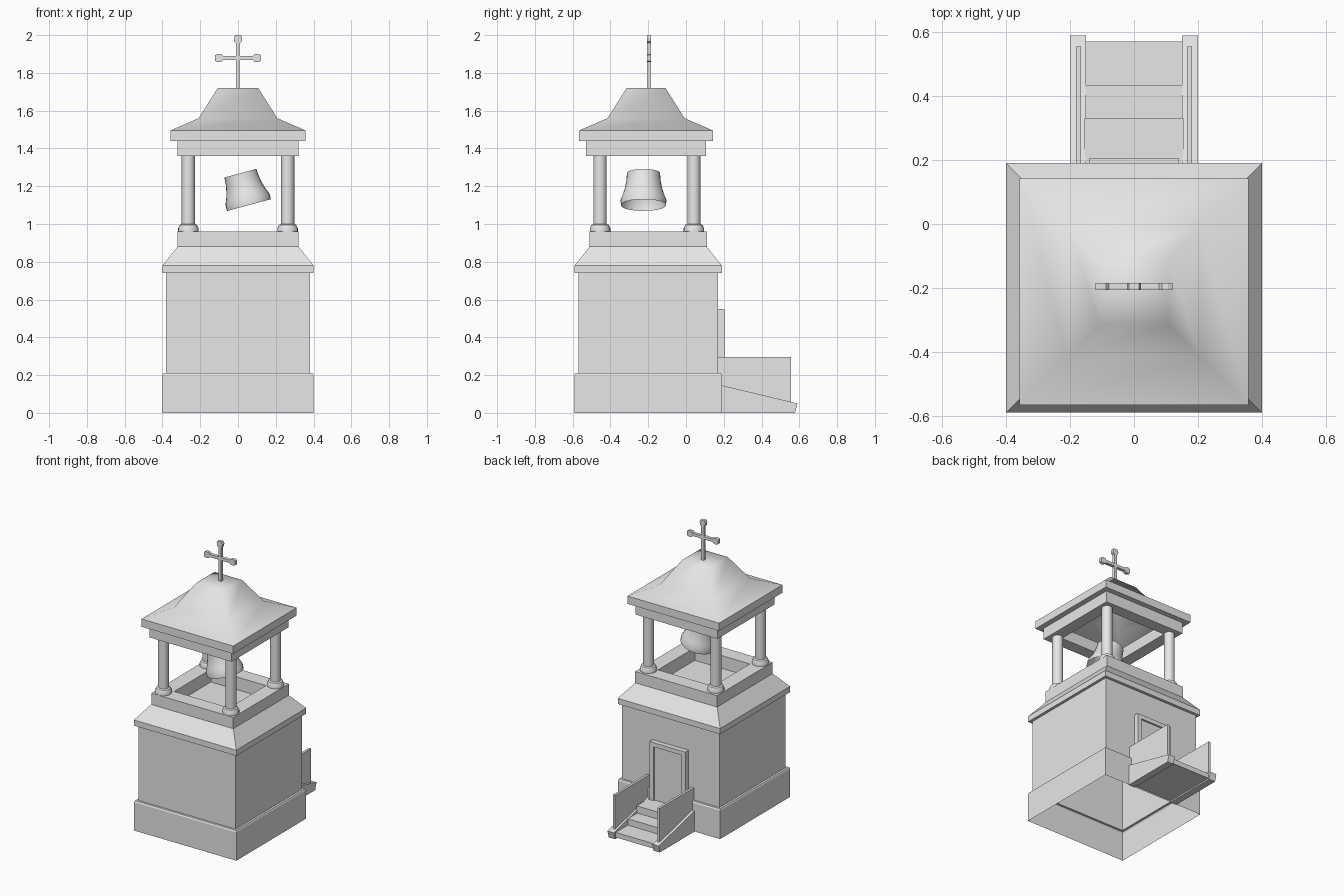
import bpy, bmesh
from math import cos, sin, pi, radians
from mathutils import Matrix

cube = bpy.data.objects.get("Cube")
if cube:
    bpy.data.objects.remove(cube)

stone = bpy.data.materials.new("light_grey")
stone.use_nodes = True
GREY = (0.8, 0.8, 0.8, 1)
stone.diffuse_color = GREY
stone.node_tree.nodes["Principled BSDF"].inputs["Base Color"].default_value = GREY


def finish(name, bm, smooth=None):
    """Turn a bmesh into an object; smooth is the sharp-edge angle in degrees."""
    bmesh.ops.recalc_face_normals(bm, faces=bm.faces)
    mesh = bpy.data.meshes.new(name)
    bm.to_mesh(mesh)
    bm.free()
    mesh.materials.append(stone)
    ob = bpy.data.objects.new(name, mesh)
    bpy.context.collection.objects.link(ob)
    if smooth:
        bpy.ops.object.select_all(action='DESELECT')
        ob.select_set(True)
        bpy.context.view_layer.objects.active = ob
        bpy.ops.object.shade_smooth_by_angle(angle=radians(smooth))
    return ob


def bridge(bm, rings, closed=False):
    pairs = list(zip(rings, rings[1:]))
    if closed:
        pairs.append((rings[-1], rings[0]))
    for a, b in pairs:
        n = len(a)
        for i in range(n):
            j = (i + 1) % n
            bm.faces.new((a[i], a[j], b[j], b[i]))


def square_loft(name, profile, cy, inset=0.0, closed=False, cap=False, smooth=None):
    """Loft rectangles along a (half width, height) profile."""
    bm = bmesh.new()
    corners = ((-1, -1), (1, -1), (1, 1), (-1, 1))
    rings = [[bm.verts.new((sx * h, cy + sy * (h - inset), z)) for sx, sy in corners]
             for h, z in profile]
    bridge(bm, rings, closed)
    if cap:
        bm.faces.new(rings[-1])
    return finish(name, bm, smooth)


def lathe(name, profile, matrix, segments=20, cap=True):
    """Revolve a (radius, height) profile, leaving the bottom open."""
    bm = bmesh.new()
    rings = [[bm.verts.new((r * cos(2 * pi * i / segments), r * sin(2 * pi * i / segments), z))
              for i in range(segments)] for r, z in profile]
    bridge(bm, rings)
    if cap:
        bm.faces.new(rings[-1])
    ob = finish(name, bm, 40)
    ob.data.transform(matrix)
    return ob


def prism(name, outline, lo, hi, axis):
    """Extrude an outline: (y, z) along x, or (x, z) along y."""
    bm = bmesh.new()
    place = (lambda p, t: (t, p[0], p[1])) if axis == 'x' else (lambda p, t: (p[0], t, p[1]))
    rings = [[bm.verts.new(place(p, t)) for p in outline] for t in (lo, hi)]
    bridge(bm, rings)
    bm.faces.new(rings[0])
    bm.faces.new(rings[1])
    return finish(name, bm)


def rect(a0, a1, z0, z1):
    return [(a0, z0), (a1, z0), (a1, z1), (a0, z1)]


# Hollow tower: plinth, walls, cornice, parapet and belfry floor
square_loft("tower_body",
            [(0.4, 0), (0.4, 0.2), (0.395, 0.21), (0.38, 0.21), (0.38, 0.74), (0.4, 0.74),
             (0.4, 0.78), (0.32, 0.88), (0.32, 0.96), (0.215, 0.96), (0.215, 0.87)],
            -0.2, inset=0.01, cap=True)

# Belfry columns
for side, sx in (("right", -1), ("left", 1)):
    for end, y in (("front", -0.455), ("back", 0.042)):
        lathe(f"column_{end}_{side}",
              [(0.054, 0.96), (0.054, 0.978), (0.046, 0.995), (0.035, 1.0), (0.035, 1.36)],
              Matrix.Translation((sx * 0.263, y, 0)))

# Beam ring, eave and curved hollow roof
RY = -0.2115
square_loft("beam_ring", [(0.32, 1.36), (0.32, 1.44), (0.235, 1.44), (0.235, 1.36)],
            RY, inset=0.003, closed=True)
square_loft("roof_eave", [(0.315, 1.44), (0.358, 1.44), (0.358, 1.495)], RY, inset=0.004)
square_loft("roof", [(0.358, 1.495), (0.208, 1.56), (0.107, 1.72)],
            RY, inset=0.004, cap=True, smooth=120)

# Swinging bell, open below
lathe("bell",
      [(0.12, 0), (0.121, 0.03), (0.107, 0.065), (0.097, 0.1), (0.09, 0.14), (0.088, 0.175)],
      Matrix.Translation((0.058, -0.225, 1.1)) @ Matrix.Rotation(radians(-15), 4, 'Y'), 28)

# Cross with flared arm ends
CZ, FOOT = 1.879, 0.165
arm = [(0.01, 0.078), (0.02, 0.088), (0.022, 0.106), (0.015, 0.121)]
half = [(-w, d) for w, d in arm] + [(w, d) for w, d in reversed(arm)]
outline = [(-0.01, CZ - FOOT), (-0.01, CZ - 0.01)]
outline += [(-d, CZ + w) for w, d in half]
outline += [(-0.01, CZ + 0.01)]
outline += [(w, CZ + d) for w, d in half]
outline += [(0.01, CZ + 0.01)]
outline += [(d, CZ - w) for w, d in half]
outline += [(0.01, CZ - 0.01), (0.01, CZ - FOOT)]
prism("cross", outline, -0.206, -0.184, 'y')

# Back door: leaf inside a frame
prism("door_leaf", rect(-0.115, 0.115, 0.13, 0.53), 0.16, 0.193, 'y')
prism("door_frame",
      [(-0.14, 0.13), (-0.14, 0.55), (0.14, 0.55), (0.14, 0.13),
       (0.11, 0.13), (0.11, 0.52), (-0.11, 0.52), (-0.11, 0.13)], 0.16, 0.205, 'y')

# Stairs between sloped stringers with solid side panels
prism("steps",
      [(0.185, 0.01), (0.185, 0.14), (0.33, 0.14), (0.33, 0.09), (0.435, 0.09),
       (0.435, 0.045), (0.57, 0.045), (0.57, 0.01)], -0.155, 0.155, 'x')
for side, sx in (("right", -1), ("left", 1)):
    lo, hi = sorted((sx * 0.15, sx * 0.2))
    prism(f"stringer_{side}", [(0.185, 0), (0.185, 0.147), (0.59, 0.05), (0.577, 0)], lo, hi, 'x')
    lo, hi = sorted((sx * 0.165, sx * 0.182))
    prism(f"stair_panel_{side}", [(0.165, 0.1), (0.165, 0.297), (0.555, 0.297), (0.555, 0.03)],
          lo, hi, 'x')
